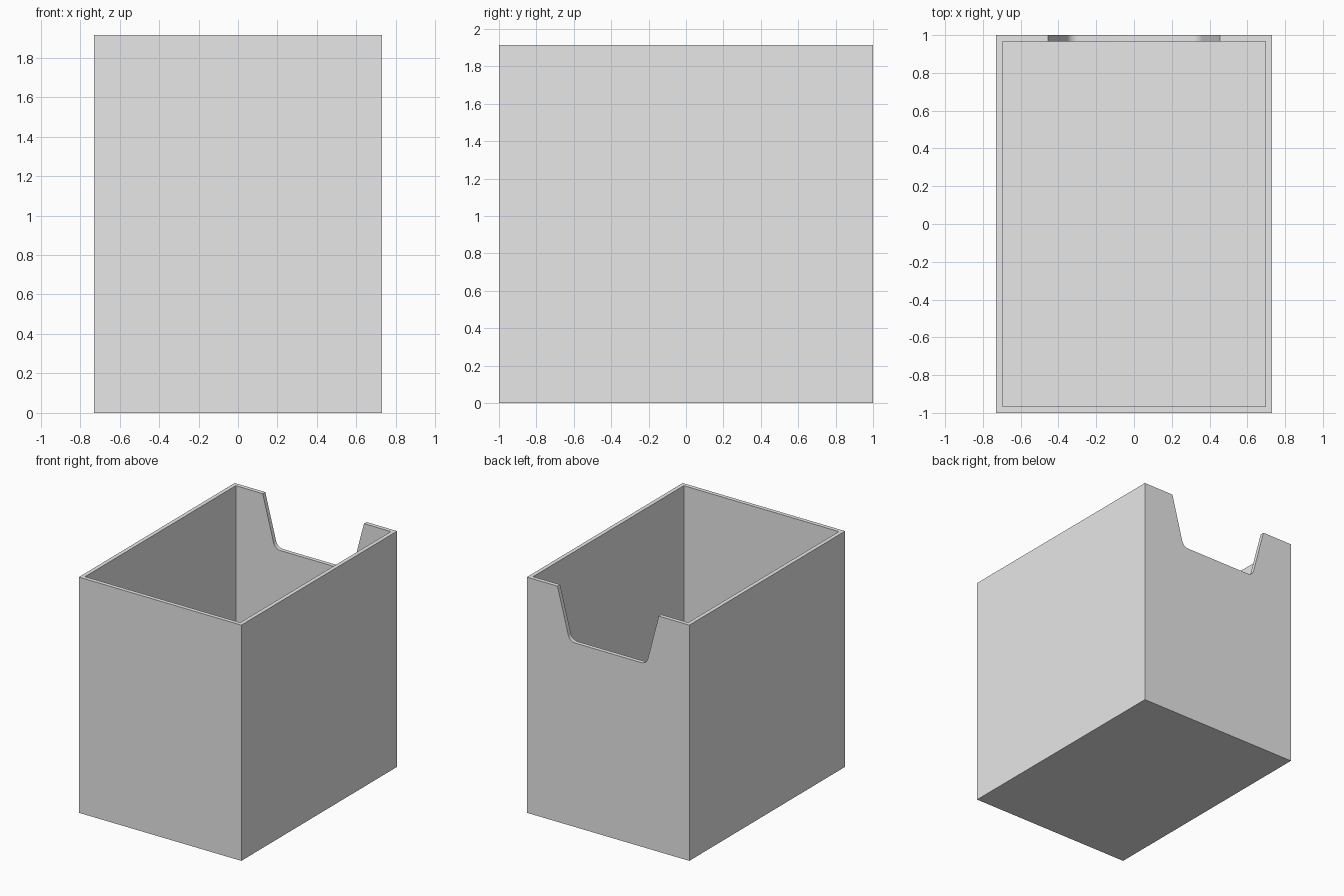
import bpy
import bmesh
from math import atan2, cos, sin, tan, pi

cube = bpy.data.objects.get("Cube")
if cube:
    bpy.data.objects.remove(cube, do_unlink=True)

W, D, H, T = 1.46, 2.0, 1.915, 0.033       # outer size and wall thickness
NOTCH_TOP, NOTCH_LOW, NOTCH_Z = 0.455, 0.345, 1.495
FILLET, STEPS = 0.065, 8

grey = bpy.data.materials.new("light grey")
grey.use_nodes = True
grey.diffuse_color = (0.8, 0.8, 0.8, 1)
grey.node_tree.nodes["Principled BSDF"].inputs["Base Color"].default_value = (0.8, 0.8, 0.8, 1)


def make_object(name, bm):
    bmesh.ops.recalc_face_normals(bm, faces=bm.faces)
    mesh = bpy.data.meshes.new(name)
    bm.to_mesh(mesh)
    bm.free()
    mesh.materials.append(grey)
    obj = bpy.data.objects.new(name, mesh)
    bpy.context.collection.objects.link(obj)
    return obj


def prism(name, profile, y0, y1):
    """Extrude an x-z outline from y0 to y1."""
    bm = bmesh.new()
    face = bm.faces.new([bm.verts.new((x, y0, z)) for x, z in profile])
    moved = bmesh.ops.extrude_face_region(bm, geom=[face])["geom"]
    verts = [v for v in moved if isinstance(v, bmesh.types.BMVert)]
    bmesh.ops.translate(bm, verts=verts, vec=(0, y1 - y0, 0))
    return make_object(name, bm)


def rectangle(half, low, high):
    return [(-half, low), (half, low), (half, high), (-half, high)]


# Notch outline: sloping sides with rounded lower corners
slope = atan2(H - NOTCH_Z, NOTCH_TOP - NOTCH_LOW)
centre_x = NOTCH_LOW - FILLET * tan(slope / 2)
rise = 0.1
top_x = NOTCH_TOP + rise / tan(slope)
right_half = [(centre_x + FILLET * sin(slope * i / STEPS),
               NOTCH_Z + FILLET * (1 - cos(slope * i / STEPS)))
              for i in range(STEPS + 1)] + [(top_x, H + rise)]
notch = right_half + [(-x, z) for x, z in reversed(right_half)]

# Open box, hollowed out and notched at the back
box = prism("open_box", rectangle(W / 2, 0, H), -D / 2, D / 2)
cutters = [
    prism("cavity_cutter", rectangle(W / 2 - T, T, H + rise), -D / 2 + T, D / 2 - T),
    prism("notch_cutter", notch, D / 2 - 3 * T, D / 2 + T),
]
bpy.context.view_layer.objects.active = box
box.select_set(True)
for cutter in cutters:
    mod = box.modifiers.new(cutter.name, "BOOLEAN")
    mod.operation = "DIFFERENCE"
    mod.solver = "EXACT"
    mod.object = cutter
    bpy.ops.object.modifier_apply(modifier=mod.name)
    bpy.data.objects.remove(cutter, do_unlink=True)

bpy.ops.object.shade_smooth_by_angle(angle=pi / 6)
